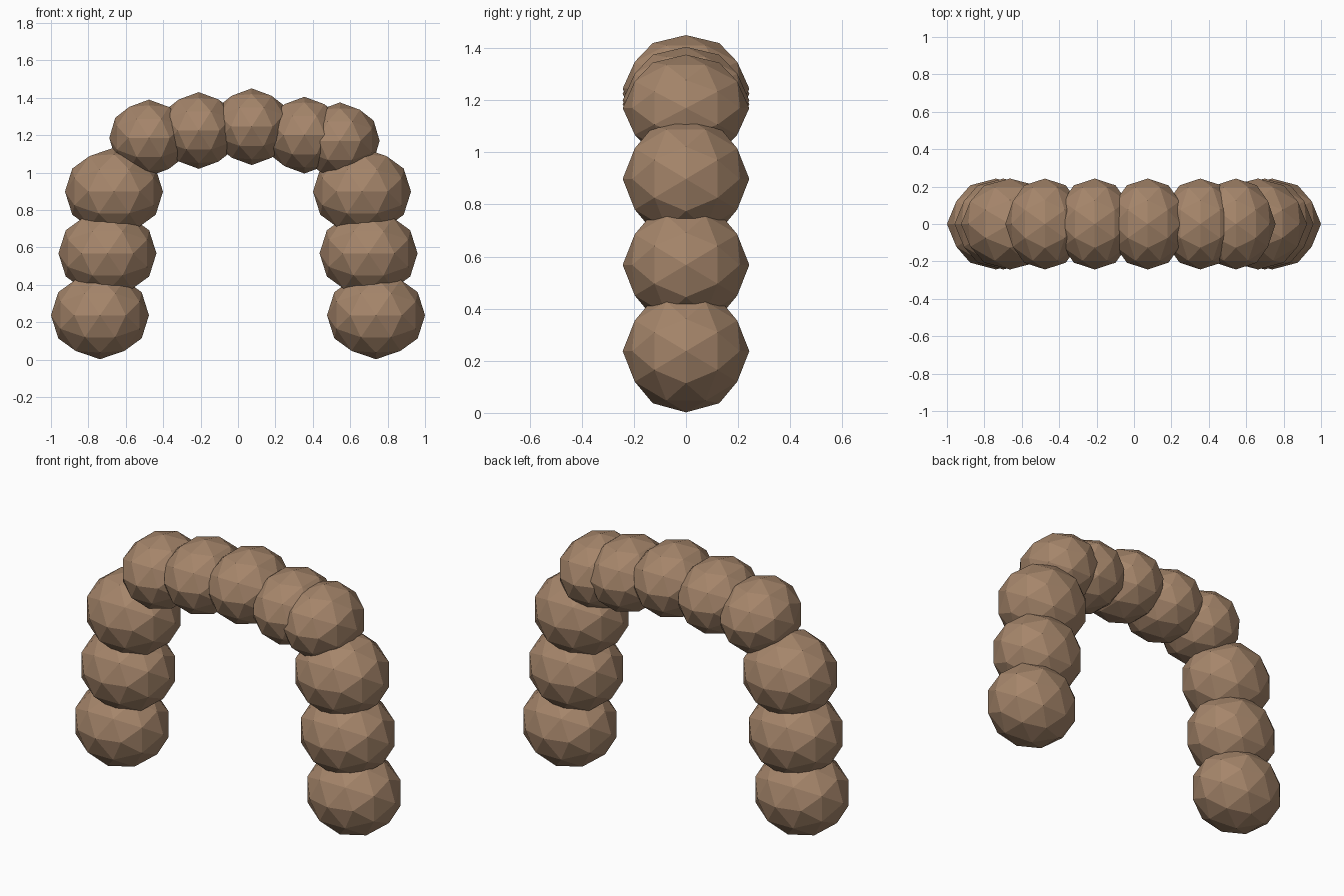
import bpy, bmesh, math
from mathutils import Matrix

if "Cube" in bpy.data.objects:
    bpy.data.objects.remove(bpy.data.objects["Cube"])

# Single colour
stone = bpy.data.materials.new("warm_brown_stone")
stone.diffuse_color = (0.376, 0.235, 0.145, 1)
stone.use_nodes = True
stone.node_tree.nodes["Principled BSDF"].inputs["Base Color"].default_value = stone.diffuse_color

# Turn that lays the facet edges along the main axes
TILT = Matrix.Rotation(math.radians(58.283), 4, 'Y')


def boulder(name, x, z, size):
    """Flat-faced, 80-sided boulder squashed to the given radii."""
    bm = bmesh.new()
    bmesh.ops.create_icosphere(bm, subdivisions=2, radius=1)
    bmesh.ops.transform(bm, matrix=Matrix.Diagonal((*size, 1)) @ TILT, verts=bm.verts)
    mesh = bpy.data.meshes.new(name)
    bm.to_mesh(mesh)
    bm.free()
    mesh.materials.append(stone)
    obj = bpy.data.objects.new(name, mesh)
    obj.location = (x, 0, z)
    bpy.context.collection.objects.link(obj)


# Two leaning pillars of stacked large boulders
for side, sign in (("left", -1), ("right", 1)):
    for i, (x, z) in enumerate([(0.738, 0.237), (0.698, 0.568), (0.663, 0.898)]):
        boulder(f"{side}_pillar_boulder_{i + 1}", sign * x, z, (0.262, 0.243, 0.235))

# Row of smaller boulders bridging the top
span = [(-0.476, 1.185), (-0.21, 1.225), (0.073, 1.245), (0.355, 1.2), (0.545, 1.17)]
for i, (x, z) in enumerate(span):
    boulder(f"arch_boulder_{i + 1}", x, z, (0.212, 0.243, 0.205))
